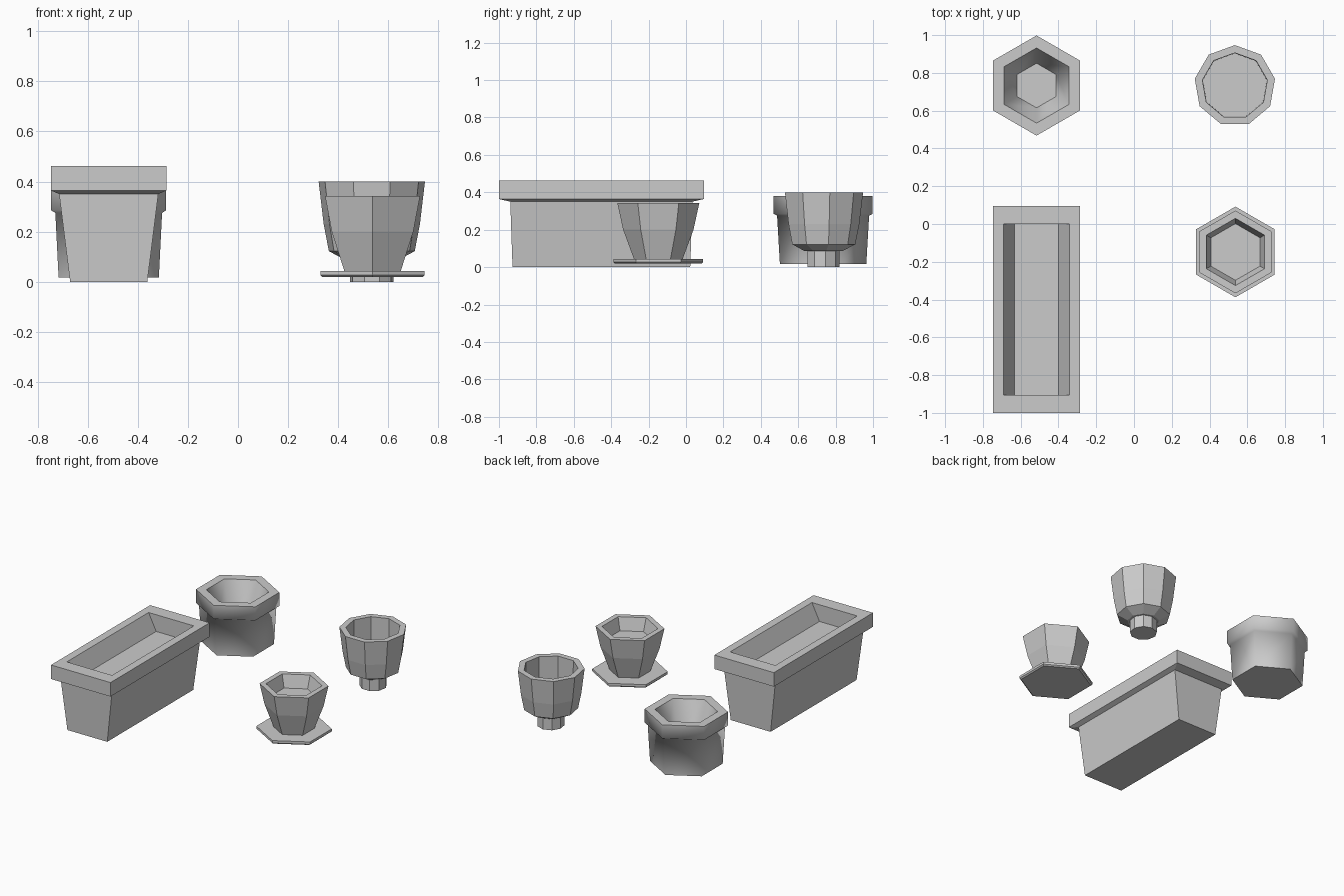
import bpy
import bmesh
from math import sin, cos, pi, radians

if "Cube" in bpy.data.objects:
    bpy.data.objects.remove(bpy.data.objects["Cube"])


def polygon(n, center, r, z):
    # regular ring with one corner pointing to +y
    return [(center[0] + r * cos(pi / 2 + 2 * pi * i / n),
             center[1] + r * sin(pi / 2 + 2 * pi * i / n), z) for i in range(n)]


def rectangle(center, hx, hy, z):
    return [(center[0] + sx * hx, center[1] + sy * hy, z)
            for sx, sy in ((1, 1), (-1, 1), (-1, -1), (1, -1))]


def loft(name, rings, smooth_angle=None):
    # skin a stack of rings and cap both ends
    bm = bmesh.new()
    loops = [[bm.verts.new(p) for p in ring] for ring in rings]
    n = len(loops[0])
    for a, b in zip(loops, loops[1:]):
        for i in range(n):
            j = (i + 1) % n
            bm.faces.new((a[i], a[j], b[j], b[i]))
    bm.faces.new(loops[0][::-1])
    bm.faces.new(loops[-1])
    bmesh.ops.recalc_face_normals(bm, faces=bm.faces[:])
    mesh = bpy.data.meshes.new(name)
    bm.to_mesh(mesh)
    bm.free()
    obj = bpy.data.objects.new(name, mesh)
    bpy.context.collection.objects.link(obj)
    if smooth_angle:
        bpy.ops.object.select_all(action='DESELECT')
        obj.select_set(True)
        bpy.context.view_layer.objects.active = obj
        bpy.ops.object.shade_smooth_by_angle(angle=radians(smooth_angle))
    return obj


def pot(name, n, center, profile, smooth_angle=None):
    return loft(name, [polygon(n, center, r, z) for r, z in profile], smooth_angle)


# long rectangular planter: body, overhanging rim, sloped inner sides
box = (-0.516, -0.4525)
loft("window_planter", [rectangle(box, hx, hy, z) for hx, hy, z in (
    (0.154, 0.475, 0.0), (0.198, 0.487, 0.35), (0.23, 0.5475, 0.364),
    (0.23, 0.5475, 0.462), (0.175, 0.452, 0.462), (0.117, 0.452, 0.345))])

# wide six-sided pot with a heavy rim
pot("hexagonal_pot", 6, (-0.516, 0.733), (
    (0.231, 0.017), (0.246, 0.275), (0.265, 0.285), (0.265, 0.38),
    (0.199, 0.38), (0.118, 0.18)), 62)

# small six-sided pot and its saucer
small = (0.537, -0.148)
pot("small_hexagonal_pot", 6, small, (
    (0.129, 0.04), (0.188, 0.2), (0.219, 0.342),
    (0.178, 0.342), (0.15, 0.255)))
pot("saucer", 6, small, ((0.23, 0.018), (0.24, 0.026), (0.24, 0.043)))

# nine-sided pot with a chamfered base and a narrow foot
nine = (0.534, 0.7315)
pot("nine_sided_pot", 9, nine, (
    (0.105, 0.086), (0.174, 0.122), (0.195, 0.23), (0.2155, 0.40),
    (0.1746, 0.40), (0.172, 0.14)))
pot("pot_foot", 9, nine, ((0.088, 0.0), (0.088, 0.09)))
